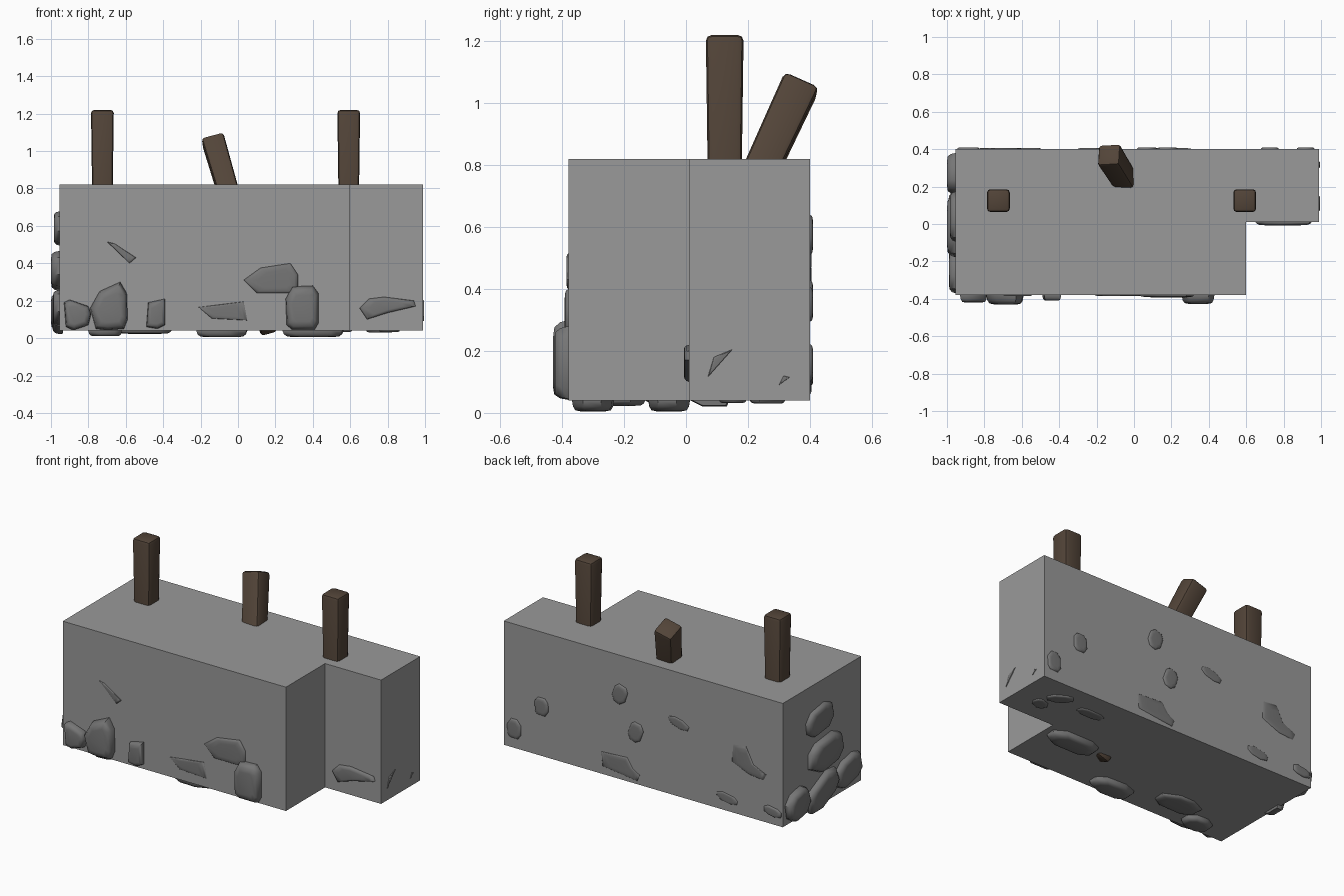
import bpy, bmesh, math, random
from mathutils import Vector

if "Cube" in bpy.data.objects:
    bpy.data.objects.remove(bpy.data.objects["Cube"])

random.seed(4)


def material(name, rgb):
    m = bpy.data.materials.new(name)
    m.diffuse_color = (*rgb, 1)
    m.use_nodes = True
    m.node_tree.nodes["Principled BSDF"].inputs["Base Color"].default_value = m.diffuse_color
    return m


WALL = material("wall grey", (0.32, 0.32, 0.32))
STONE = material("stone grey", (0.18, 0.18, 0.18))
WOOD = material("dark wood", (0.085, 0.058, 0.040))


def finish(bm, name, mat, smooth_angle=None):
    bmesh.ops.recalc_face_normals(bm, faces=bm.faces)
    me = bpy.data.meshes.new(name)
    bm.to_mesh(me)
    bm.free()
    me.materials.append(mat)
    if smooth_angle:
        me.shade_smooth()
        me.set_sharp_from_angle(angle=math.radians(smooth_angle))
    ob = bpy.data.objects.new(name, me)
    bpy.context.collection.objects.link(ob)
    return ob


# L-shaped wall block
bm = bmesh.new()
outline = [(-.955, -.38), (.6, -.38), (.6, .01), (.99, .01), (.99, .40), (-.955, .40)]
base = bm.faces.new([bm.verts.new((x, y, .04)) for x, y in outline])
top = bmesh.ops.extrude_face_region(bm, geom=[base])["geom"]
bmesh.ops.translate(bm, vec=(0, 0, .78), verts=[v for v in top if isinstance(v, bmesh.types.BMVert)])
finish(bm, "wall_block", WALL)


# Tapered wooden posts, running down through the block
def post(name, bottom, top):
    bottom, top = Vector(bottom), Vector(top)
    axis = top - bottom
    turn = Vector((0, 0, 1)).rotation_difference(axis)
    bm = bmesh.new()
    bmesh.ops.create_cube(bm, size=1)
    for v in bm.verts:
        w = .122 if v.co.z > 0 else .09
        v.co = Vector((v.co.x * w, v.co.y * w, (v.co.z + .5) * axis.length))
    bmesh.ops.bevel(bm, geom=bm.edges[:], offset=.018, segments=2, affect='EDGES', profile=.5)
    for v in bm.verts:
        v.co = bottom + turn @ v.co
    finish(bm, name, WOOD, 35)


post("left_post", (-.725, .125, .045), (-.725, .125, 1.22))
post("right_post", (.592, .125, .045), (.592, .125, 1.22))
post("leaning_post", (.165, -.105, .035), (-.135, .372, 1.065))

# Wall faces: map (u, v, outward depth) to a point
FACES = {
    "front": lambda u, v, d: (u, -.38 - d, v),
    "notch": lambda u, v, d: (u, .01 - d, v),
    "back": lambda u, v, d: (u, .40 + d, v),
    "left": lambda u, v, d: (-.955 - d, u, v),
    "right": lambda u, v, d: (.99 + d, u, v),
    "under": lambda u, v, d: (u, v, .04 - d),
}


# Domed stone: rings of the outline shrink as they rise from the wall
def stone(name, face, pts, depth):
    place = FACES[face]
    cu = sum(p[0] for p in pts) / len(pts)
    cv = sum(p[1] for p in pts) / len(pts)
    bm = bmesh.new()
    rings = []
    for s, d in ((.97, -.02), (1, 0), (.95, depth * .55), (.84, depth * .9), (.6, depth)):
        rings.append([bm.verts.new(place(cu + (u - cu) * s, cv + (v - cv) * s, d)) for u, v in pts])
    n = len(pts)
    for a, b in zip(rings, rings[1:]):
        for i in range(n):
            j = (i + 1) % n
            bm.faces.new((a[i], a[j], b[j], b[i]))
    bm.faces.new(rings[0])
    bm.faces.new(rings[-1])
    finish(bm, name, STONE, 50)


# Stone from centre, size, tilt and a squarish jittered outline
def lump(name, face, u, v, w, h, depth, tilt=0, sides=8):
    pts = []
    c, s = math.cos(math.radians(tilt)), math.sin(math.radians(tilt))
    for i in range(sides):
        a = math.tau * (i + .5 + random.uniform(-.2, .2)) / sides
        x, y = [math.copysign(abs(t) ** .8, t) for t in (math.cos(a), math.sin(a))]
        x, y = x * w / 2, y * h / 2
        pts.append((u + x * c - y * s, v + x * s + y * c))
    stone(name, face, pts, depth)


# Front stones with traced outlines
front = [
    (.04, [(-.92, .06), (-.88, .042), (-.80, .07), (-.785, .13), (-.80, .17), (-.90, .205), (-.93, .19)]),
    (.05, [(-.76, .05), (-.70, .042), (-.61, .05), (-.59, .10), (-.595, .24), (-.63, .30), (-.74, .25), (-.79, .16)]),
    (.03, [(-.49, .06), (-.43, .05), (-.39, .07), (-.39, .21), (-.48, .19)]),
    (.006, [(-.70, .515), (-.58, .40), (-.545, .43), (-.66, .505)]),
    (.006, [(-.21, .165), (-.14, .105), (.05, .095), (.03, .195), (-.13, .175)]),
    (.012, [(.03, .31), (.10, .24), (.29, .24), (.32, .27), (.32, .34), (.28, .40), (.12, .375)]),
]
for i, (d, pts) in enumerate(front):
    stone(f"front_stone_{i + 1}", "front", pts, d)
stone("front_stone_7", "front", [(.26, .07), (.29, .045), (.41, .045), (.43, .08), (.43, .24),
                                 (.40, .28), (.29, .275), (.255, .21)], .047)
stone("notch_stone", "notch", [(.65, .16), (.69, .10), (.80, .135), (.95, .17), (.94, .20), (.78, .22), (.70, .21)], .017)

# Stones on the other sides: u, v, width, height, depth, tilt
stone("right_stone_1", "right", [(.07, .115), (.15, .205), (.09, .18)], .005)
stone("right_stone_2", "right", [(.30, .09), (.335, .115), (.315, .12)], .004)
lumps = {
    "left": [(.04, .585, .27, .18, .03, -8), (-.01, .36, .34, .21, .045, -6),
             (.27, .14, .22, .19, .045, -15), (.02, .13, .33, .18, .038, -25), (-.24, .16, .27, .18, .035, -15)],
    "back": [(.727, .35, .10, .12, .01, 0), (.917, .16, .10, .13, .01, 0), (.18, .575, .10, .13, .01, 20),
             (.07, .365, .10, .13, .01, 20), (-.23, .50, .15, .06, .006, 15), (-.567, .12, .15, .06, .006, 10),
             (-.885, .12, .13, .06, .01, 10)],
    "under": [(.40, -.055, .34, .15, .035, 0), (-.09, -.30, .29, .14, .035, 0), (-.50, -.21, .30, .16, .017, 0),
              (-.71, -.30, .19, .13, .03, 0), (.76, .265, .16, .08, .01, -30), (.52, .24, .19, .07, .008, 0),
              (.81, .15, .11, .08, .008, 20)],
}
for face, items in lumps.items():
    for i, args in enumerate(items):
        lump(f"{face}_stone_{i + 1}", face, *args)

# Two larger angular slabs on the back
stone("back_slab_1", "back", [(.31, .18), (.30, .09), (.06, .06), (.04, .10), (.09, .13), (.13, .19)], .006)
stone("back_slab_2", "back", [(-.61, .47), (-.60, .36), (-.72, .31), (-.82, .30), (-.84, .34), (-.75, .38), (-.70, .48)], .006)
